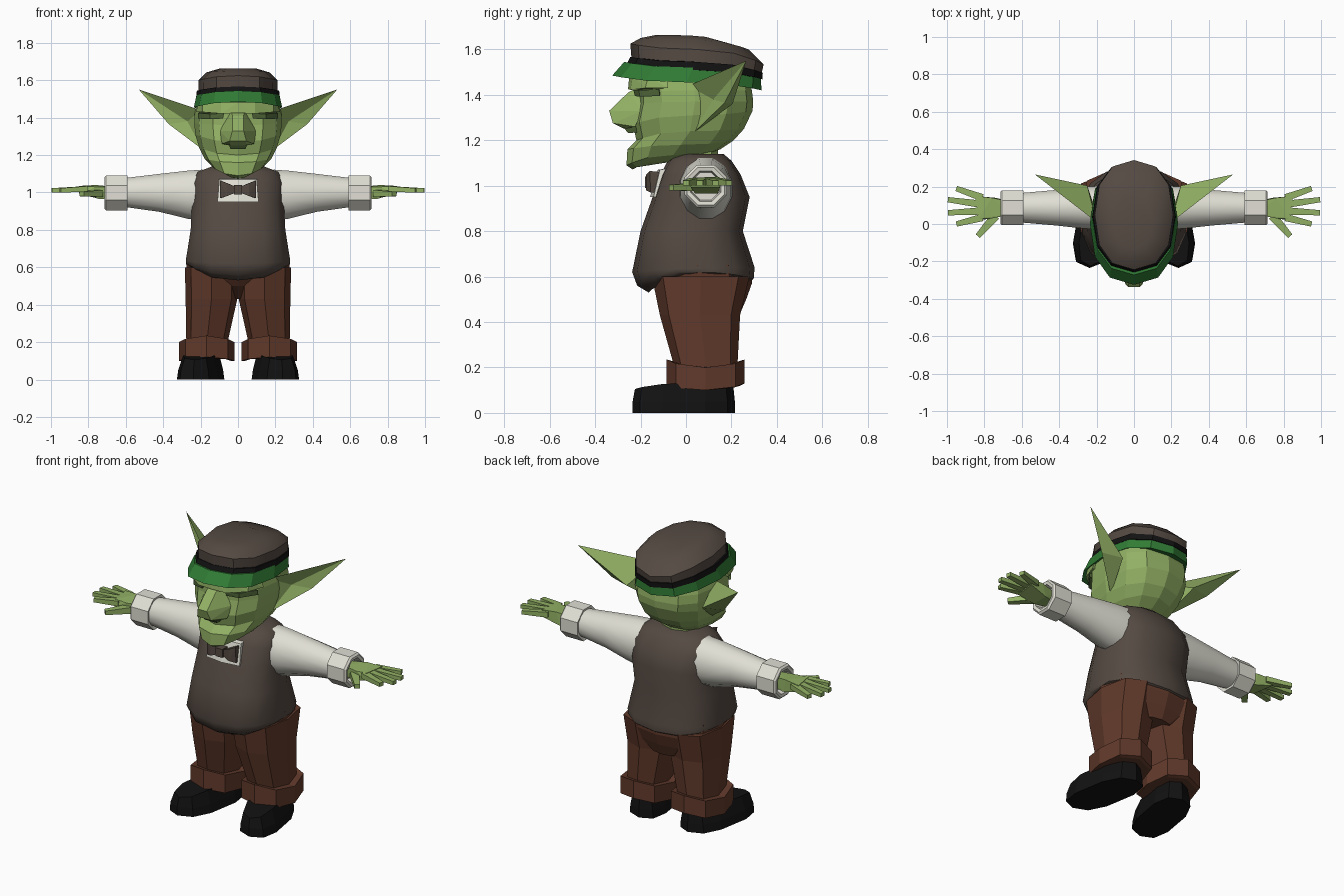
import bpy, bmesh
from math import sin, cos, pi, copysign, radians
from mathutils import Vector


def mat(name, r, g, b):
    m = bpy.data.materials.new(name)
    m.diffuse_color = (r, g, b, 1)
    return m


SKIN = mat("skin", .29, .44, .13)
LID = mat("eyelid", .09, .15, .045)
VEST = mat("vest_brown", .09, .068, .055)
TROUSER = mat("trouser_brown", .12, .042, .024)
CLOTH = mat("shirt_white", .75, .74, .66)
BAND = mat("hat_green", .03, .20, .035)
BLACK = mat("black", .006, .006, .006)


def finish(name, bm, m, mirror=False, smooth=0):
    bmesh.ops.recalc_face_normals(bm, faces=bm.faces)
    me = bpy.data.meshes.new(name)
    bm.to_mesh(me)
    bm.free()
    ob = bpy.data.objects.new(name, me)
    bpy.context.collection.objects.link(ob)
    me.materials.append(m)
    if smooth:
        bpy.ops.object.select_all(action='DESELECT')
        ob.select_set(True)
        bpy.context.view_layer.objects.active = ob
        bpy.ops.object.shade_smooth_by_angle(angle=radians(smooth))
    if mirror:
        ob.modifiers.new("Mirror", 'MIRROR')
    return ob


def ring(z, hx, y0, y1, n=12, p=2.3, cx=0, shear=0):
    """Horizontal super-ellipse; z may be (front, side, back)."""
    zf, zs, zb = z if isinstance(z, tuple) else (z, z, z)
    pts = []
    for i in range(n):
        s, c = sin(2 * pi * i / n), -cos(2 * pi * i / n)
        x = hx * copysign(abs(s) ** (2 / p), s)
        c2 = copysign(abs(c) ** (2 / p), c)
        y = (y0 + y1) / 2 + (y1 - y0) / 2 * c2
        zz = zs + ((zb if c > 0 else zf) - zs) * c * c
        pts.append((cx + x + shear * y, y, zz))
    return pts


def ring_x(x, cy, cz, ry, rz, n=8):
    """Ring around the x axis for arms."""
    return [(x, cy + ry * cos(2 * pi * (i + .5) / n), cz + rz * sin(2 * pi * (i + .5) / n))
            for i in range(n)]


def loft(name, rings, m, **kw):
    bm = bmesh.new()
    rows = [[bm.verts.new(p) for p in r] for r in rings]
    n = len(rows[0])
    for a, b in zip(rows, rows[1:]):
        for i in range(n):
            j = (i + 1) % n
            bm.faces.new((a[i], a[j], b[j], b[i]))
    bm.faces.new(rows[0])
    bm.faces.new(rows[-1])
    return finish(name, bm, m, **kw)


def hull(name, pts, m, mirror=False, sym=False):
    """Convex faceted solid; sym adds the points reflected in x."""
    bm = bmesh.new()
    if sym:
        pts = pts + [(-x, y, z) for x, y, z in pts if x > 0]
    for p in pts:
        bm.verts.new(p)
    r = bmesh.ops.convex_hull(bm, input=bm.verts)
    junk = [v for v in r["geom_interior"] + r["geom_unused"] if isinstance(v, bmesh.types.BMVert)]
    bmesh.ops.delete(bm, geom=list(set(junk)), context='VERTS')
    return finish(name, bm, m, mirror)


def finger(name, a, b, w0, w1):
    a, b = Vector(a), Vector(b)
    side = (b - a).cross(Vector((0, 0, 1))).normalized()
    up = Vector((0, 0, .8))
    loft(name, [[p + side * w * s + up * w * t for s, t in ((-1, -1), (1, -1), (1, 1), (-1, 1))]
                for p, w in ((a, w0), (b, w1))], SKIN, mirror=True)


# Torso (waistcoat with overhanging belly)
loft("waistcoat", [
    ring((.53, .615, .58), .27, -.165, .285, 14, 2.5),
    ring((.56, .62, .59), .282, -.215, .298, 14, 2.5),
    ring((.62, .635, .64), .285, -.237, .302, 14, 2.5),
    ring(.80, .258, -.20, .25, 14, 2.6),
    ring(.95, .25, -.147, .28, 14, 2.6),
    ring(1.05, .25, -.112, .24, 14, 2.6),
    ring(1.11, .22, -.08, .20, 14, 2.5),
    ring(1.14, .14, -.04, .165, 14, 2.4)], VEST, smooth=40)
loft("neck", [ring(1.08, .11, -.08, .14, 8), ring(1.2, .11, -.08, .14, 8)], SKIN)

# Shirt front and bow tie
hull("shirt_front", [(.11, -.143, .95), (.10, -.115, 1.07), (.11, -.10, .95), (.10, -.06, 1.08),
                     (0, -.158, .95), (0, -.125, 1.07)], CLOTH, sym=True)
hull("bow_wing", [(.01, -.165, 1.03), (.01, -.165, 1.0), (.095, -.16, 1.065), (.095, -.155, .97),
                  (.06, -.175, 1.05), (.06, -.175, .98), (.01, -.12, 1.015), (.09, -.11, 1.06),
                  (.09, -.11, .97)], VEST, mirror=True)
hull("bow_knot", [(.022, y, z) for y in (-.18, -.13) for z in (.99, 1.04)], VEST, sym=True)

# Trousers, turn-ups and shoes
loft("trouser_seat", [ring(.43, .11, .02, .235, 12, 2.4), ring(.50, .22, -.09, .265, 12, 2.4),
                      ring(.57, .275, -.15, .29, 12, 2.4), ring(.65, .278, -.19, .292, 12, 2.4)], TROUSER)
loft("trouser_leg", [ring(.18, .108, -.045, .225, 8, 2.7, cx=.168),
                     ring(.43, .138, -.115, .238, 8, 2.7, cx=.142),
                     ring(.60, .142, -.15, .28, 8, 2.7, cx=.142)], TROUSER, mirror=True)
loft("turn_up", [ring((.12, .10, .12), .13, -.06, .24, 8, 2.6, cx=.168),
                 ring((.12, .10, .13), .148, -.085, .258, 8, 2.6, cx=.168),
                 ring((.235, .20, .235), .148, -.085, .258, 8, 2.6, cx=.168),
                 ring((.225, .20, .225), .11, -.05, .225, 8, 2.6, cx=.168)], TROUSER, mirror=True)
loft("shoe", [ring(0, .115, -.235, .215, 10, 2.7, cx=.198, shear=-.17),
              ring(.05, .108, -.235, .215, 10, 2.7, cx=.198, shear=-.17),
              ring((.105, .13, .15), .085, -.225, .205, 10, 2.7, cx=.195, shear=-.17)], BLACK, mirror=True)

# Arms
loft("sleeve", [ring_x(.19, .087, .985, .12, .142, 12), ring_x(.27, .087, .988, .115, .133, 12),
                ring_x(.42, .087, .998, .098, .105, 12), ring_x(.62, .087, 1.0, .08, .078, 12)],
     CLOTH, mirror=True, smooth=40)
loft("sleeve_cuff", [ring_x(x, .087, .998, r, r) for x, r in
                     ((.60, .07), (.592, .101), (.705, .101), (.715, .09), (.712, .072), (.67, .065))],
     CLOTH, mirror=True)

# Hands
hull("palm", [(.66, .05, .97), (.66, .12, .97), (.66, .05, 1.03), (.66, .12, 1.03),
              (.74, .04, .965), (.74, .14, .965), (.76, .03, 1.03), (.76, .14, 1.04),
              (.83, .02, .995), (.85, .15, .995), (.83, .03, 1.035), (.85, .15, 1.035)],
     SKIN, mirror=True)
for i, (ya, xb, yb) in enumerate(((.035, .95, .0), (.07, .995, .06), (.105, .995, .13), (.14, .95, .19))):
    finger(f"finger_{i + 1}", (.81, ya, 1.018), (xb, yb, 1.012), .02, .014)
finger("thumb", (.74, .045, .995), (.835, -.065, .992), .024, .015)

# Head
loft("head", [
    ring((1.072, 1.11, 1.13), .07, -.235, .08, 12, 2.3),
    ring((1.09, 1.135, 1.16), .135, -.262, .15, 12, 2.3),
    ring((1.16, 1.18, 1.20), .178, -.258, .21, 12, 2.3),
    ring((1.20, 1.24, 1.25), .208, -.218, .255, 12, 2.3),
    ring((1.27, 1.31, 1.33), .228, -.235, .293, 12, 2.4),
    ring((1.36, 1.37, 1.37), .234, -.215, .296, 12, 2.5),
    ring((1.41, 1.42, 1.42), .232, -.215, .29, 12, 2.5),
    ring(1.50, .215, -.225, .27, 12, 2.4)], SKIN)
hull("nose", [(.035, -.20, 1.44), (.03, -.255, 1.41), (.03, -.338, 1.33), (.045, -.322, 1.275),
              (.04, -.27, 1.25), (.085, -.225, 1.26), (.10, -.19, 1.33)], SKIN, sym=True)
hull("nostril_shadow", [(.05, -.28, 1.262), (.04, -.255, 1.232), (.04, -.2, 1.235), (.05, -.2, 1.26)],
     LID, sym=True)
hull("brow", [(0, -.25, 1.48), (0, -.255, 1.425), (.09, -.245, 1.422), (.09, -.235, 1.48),
              (.19, -.18, 1.43), (.19, -.165, 1.48), (.226, -.08, 1.43), (.21, -.08, 1.48),
              (.05, -.10, 1.44)], SKIN, mirror=True)
hull("eyelid", [(.075, -.232, 1.422), (.08, -.225, 1.395), (.15, -.207, 1.42), (.15, -.204, 1.392),
                (.215, -.12, 1.425), (.215, -.115, 1.395), (.1, -.1, 1.41)], LID, mirror=True)

# Ears: pointed shell with a hollow front
bm = bmesh.new()
T, B, C, TIP, K, I = [bm.verts.new(p) for p in (
    (.20, .01, 1.44), (.19, .03, 1.23), (.37, .17, 1.365), (.53, .265, 1.55),
    (.25, .205, 1.36), (.27, .12, 1.38))]
for f in ((T, I, B), (B, I, C), (I, TIP, C), (T, TIP, I), (T, K, TIP), (TIP, K, C), (C, K, B), (T, B, K)):
    bm.faces.new(f)
finish("ear", bm, SKIN, mirror=True)

# Flat cap: green brim, black band and brown crown
loft("hat_brim", [ring((1.50, 1.47, 1.43), .20, -.22, .29),
                  ring((1.485, 1.455, 1.42), .236, -.325, .332),
                  ring((1.545, 1.52, 1.477), .222, -.272, .33)], BAND)
loft("hat_band", [ring((1.535, 1.51, 1.468), .224, -.262, .336),
                  ring((1.567, 1.545, 1.497), .22, -.245, .338)], BLACK)
loft("hat_crown", [ring((1.56, 1.535, 1.49), .212, -.24, .332),
                   ring((1.625, 1.60, 1.535), .21, -.245, .342),
                   ring((1.65, 1.642, 1.60), .168, -.20, .275),
                   ring((1.664, 1.662, 1.635), .10, -.13, .15)], VEST, smooth=35)
